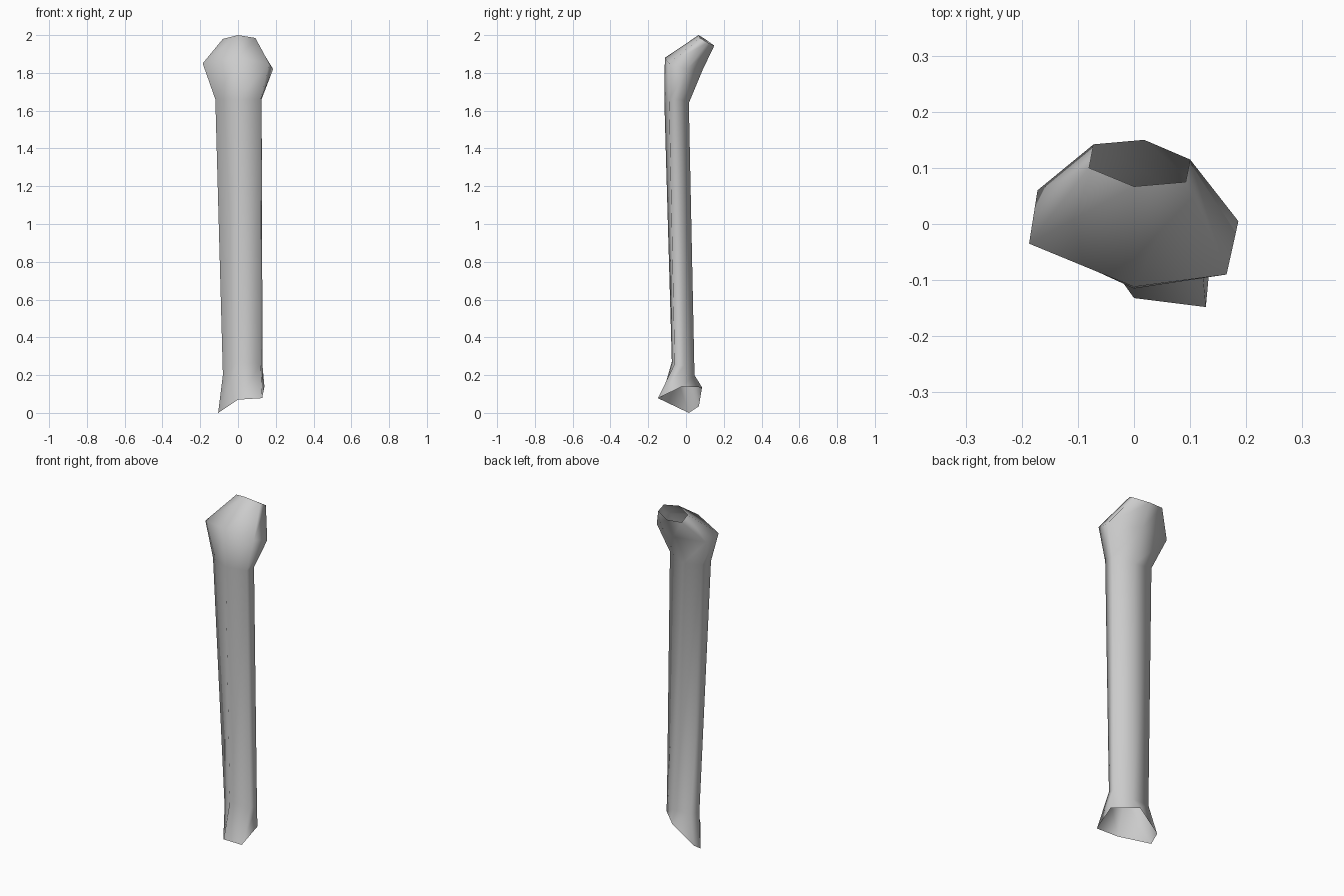
import bpy
import bmesh

# Six-sided cross-sections, bottom to top, each running
# left, front, front right, right, back, back left
SECTIONS = [
    # flared open foot, slanted
    [(-.105, .015, 0), (0, -.132, .07), (.128, -.148, .078),
     (.14, -.02, .14), (.03, .085, .135), (-.10, .068, .035)],
    # ankle
    [(-.08, -.01, .20), (0, -.075, .27), (.12, -.06, .26),
     (.13, -.01, .25), (.05, .045, .20), (-.06, .045, .20)],
    # top of the shaft
    [(-.12, -.06, 1.66), (0, -.115, 1.66), (.12, -.09, 1.66),
     (.125, -.03, 1.66), (.01, .015, 1.64), (-.11, .01, 1.66)],
    # widest part of the head
    [(-.187, -.035, 1.85), (0, -.112, 1.88), (.165, -.09, 1.85),
     (.186, .005, 1.82), (.02, .09, 1.82), (-.172, .06, 1.83)],
    # open rim, leaning back
    [(-.08, .10, 1.98), (0, .067, 2.0), (.092, .075, 1.985),
     (.10, .115, 1.96), (.018, .15, 1.945), (-.072, .142, 1.95)],
]


def loft(name, sections):
    """Skin a list of closed rings into one open-ended tube."""
    bm = bmesh.new()
    rings = [[bm.verts.new(p) for p in ring] for ring in sections]
    for low, high in zip(rings, rings[1:]):
        for i in range(len(low)):
            j = (i + 1) % len(low)
            bm.faces.new((low[i], low[j], high[j], high[i])).smooth = True
    mesh = bpy.data.meshes.new(name)
    bm.to_mesh(mesh)
    bm.free()
    obj = bpy.data.objects.new(name, mesh)
    bpy.context.collection.objects.link(obj)
    return obj


# Single tubular shaft with flared foot and head
loft("shaft", SECTIONS)
